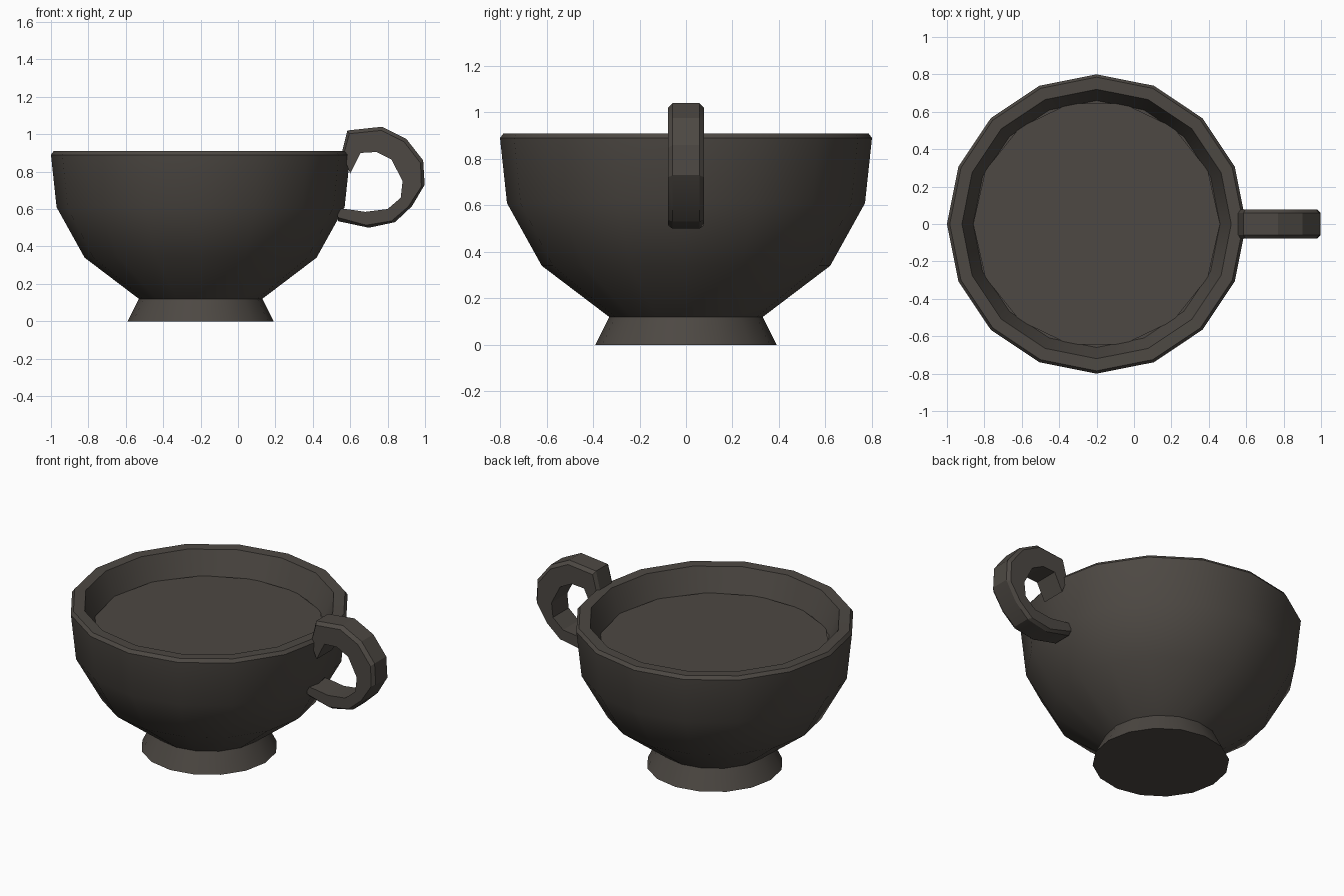
import bpy, bmesh, math

if "Cube" in bpy.data.objects:
    bpy.data.objects.remove(bpy.data.objects["Cube"])

mat = bpy.data.materials.new("dark_stoneware")
mat.diffuse_color = (0.074, 0.065, 0.056, 1)
mat.use_nodes = True
mat.node_tree.nodes["Principled BSDF"].inputs["Base Color"].default_value = mat.diffuse_color
CX = -0.2  # axis of the bowl


def finish(bm, name, angle):
    bmesh.ops.recalc_face_normals(bm, faces=bm.faces)
    me = bpy.data.meshes.new(name)
    bm.to_mesh(me)
    bm.free()
    me.materials.append(mat)
    ob = bpy.data.objects.new(name, me)
    bpy.context.collection.objects.link(ob)
    bpy.ops.object.select_all(action='DESELECT')
    bpy.context.view_layer.objects.active = ob
    ob.select_set(True)
    bpy.ops.object.shade_smooth_by_angle(angle=math.radians(angle))
    return ob


def skin(bm, rings, close):
    """Join rings of vertices with quads; cap both ends unless closed."""
    n = len(rings[0])
    for a, b in zip(rings, rings[1:]):
        for i in range(n):
            j = (i + 1) % n
            bm.faces.new((a[i], a[j], b[j], b[i]))
    if close:
        bm.faces.new(rings[0])
        bm.faces.new(rings[-1])


def lathe(name, profile, sides):
    bm = bmesh.new()
    rings = []
    for r, z in profile:
        rings.append([bm.verts.new((CX + r * math.cos(math.tau * i / sides),
                                    r * math.sin(math.tau * i / sides), z))
                      for i in range(sides)])
    skin(bm, rings, True)
    return finish(bm, name, 35)


# bowl with flared foot, bevelled rim and inner wall
lathe("bowl", [(0.39, 0), (0.33, 0.12), (0.62, 0.34), (0.77, 0.61),
               (0.80, 0.89), (0.785, 0.91), (0.72, 0.908), (0.66, 0.755)], 16)

# drink surface
lathe("drink", [(0.645, 0.745), (0.66, 0.765)], 14)

# handle: outer and inner points of each section, in x and z
sections = [((0.555, 0.90), (0.60, 0.79)), ((0.585, 1.02), (0.655, 0.90)),
            ((0.77, 1.04), (0.74, 0.905)), ((0.90, 0.975), (0.82, 0.865)),
            ((0.99, 0.86), (0.88, 0.75)), ((0.998, 0.73), (0.87, 0.66)),
            ((0.93, 0.615), (0.80, 0.60)), ((0.84, 0.53), (0.68, 0.585)),
            ((0.70, 0.50), (0.60, 0.597)), ((0.535, 0.535), (0.53, 0.605))]
bm = bmesh.new()
rings = []
for (ox, oz), (ix, iz) in sections:
    d = math.hypot(ix - ox, iz - oz)
    t = 0.02 / d
    mx, mz = ox + (ix - ox) * t, oz + (iz - oz) * t
    rings.append([bm.verts.new(p) for p in (
        (ox, -0.058, oz), (ox, 0.058, oz), (mx, 0.078, mz),
        (ix, 0.078, iz), (ix, -0.078, iz), (mx, -0.078, mz))])
skin(bm, rings, True)
finish(bm, "handle", 25)
